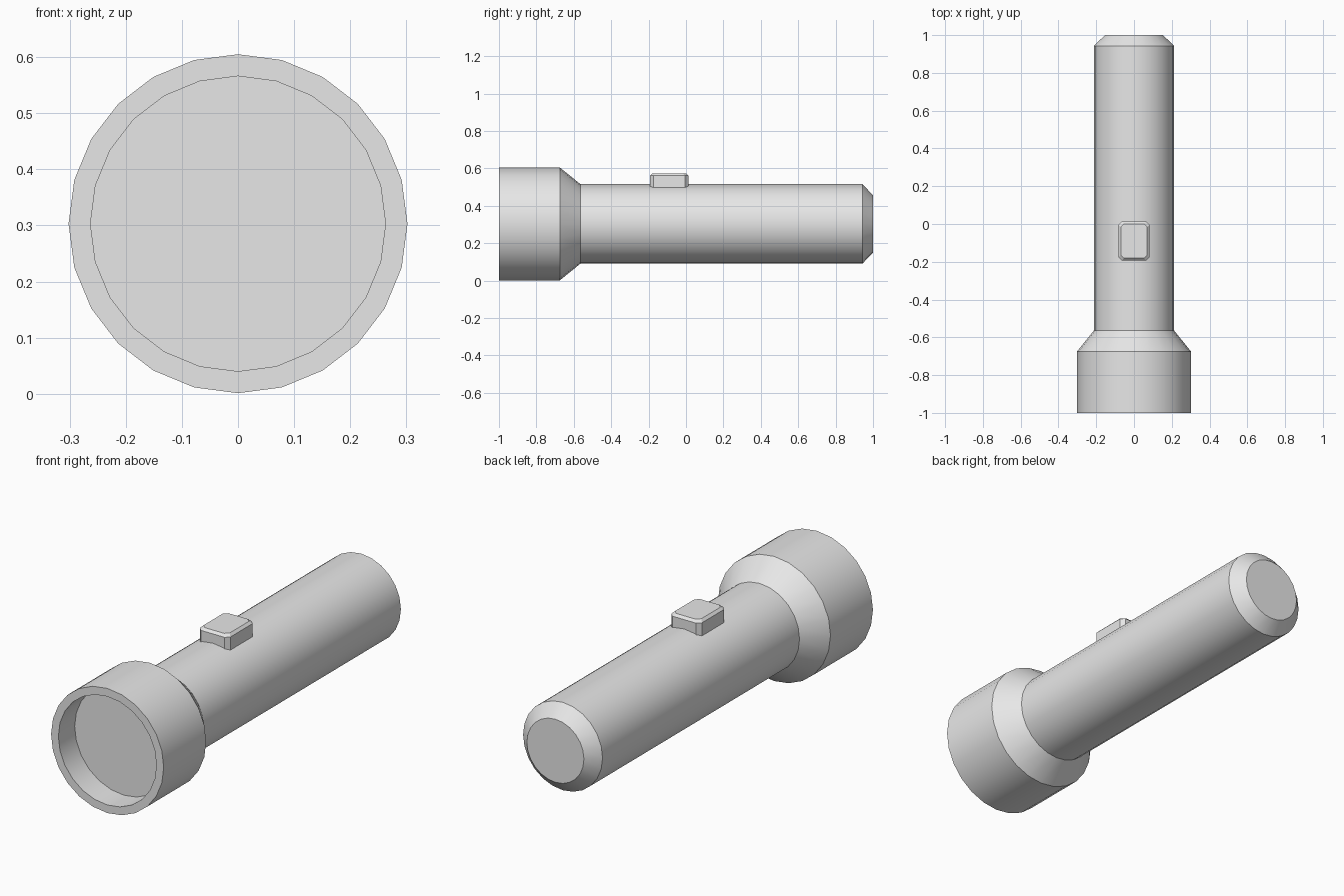
import bpy, bmesh, math

cube = bpy.data.objects.get("Cube")
if cube:
    bpy.data.objects.remove(cube, do_unlink=True)

SIDES = 24
AXIS_Z = 0.303

grey = bpy.data.materials.new("plain_grey")
grey.use_nodes = True
grey.diffuse_color = (0.8, 0.8, 0.8, 1)
grey.node_tree.nodes["Principled BSDF"].inputs["Base Color"].default_value = (0.8, 0.8, 0.8, 1)


def loft(name, rings, cap_start=False, cap_end=False, smooth=True):
    """Skin a list of vertex rings, optionally closing the ends."""
    bm = bmesh.new()
    loops = [[bm.verts.new(co) for co in ring] for ring in rings]
    for a, b in zip(loops, loops[1:]):
        n = len(a)
        for i in range(n):
            j = (i + 1) % n
            bm.faces.new((a[i], a[j], b[j], b[i]))
    if cap_start:
        bm.faces.new(loops[0][::-1])
    if cap_end:
        bm.faces.new(loops[-1])
    mesh = bpy.data.meshes.new(name)
    bm.to_mesh(mesh)
    bm.free()
    mesh.materials.append(grey)
    obj = bpy.data.objects.new(name, mesh)
    bpy.context.collection.objects.link(obj)
    if smooth:
        bpy.ops.object.select_all(action='DESELECT')
        obj.select_set(True)
        bpy.context.view_layer.objects.active = obj
        bpy.ops.object.shade_smooth_by_angle(angle=math.radians(30))
    return obj


def circle(radius, y):
    """Ring around the long axis, wound so that faces point outward."""
    angles = [2 * math.pi * i / SIDES for i in range(SIDES)]
    return [(radius * math.sin(a), y, AXIS_Z + radius * math.cos(a)) for a in angles]


def cut_rectangle(inset, z):
    """Rectangle with clipped corners for the switch."""
    cy, hx, hy, c = -0.09, 0.082 - inset, 0.103 - inset, 0.018
    pts = [(hx, -hy + c), (hx, hy - c), (hx - c, hy), (-hx + c, hy),
           (-hx, hy - c), (-hx, -hy + c), (-hx + c, -hy), (hx - c, -hy)]
    return [(x, y + cy, z) for x, y in pts]


# Lamp head: recessed lens floor, rim, outer wall and taper to the barrel
head_profile = [(0.263, -0.875), (0.263, -1.0), (0.302, -1.0),
                (0.302, -0.675), (0.213, -0.565)]
loft("lamp_head", [circle(r, y) for r, y in head_profile])

# Lens at the bottom of the recess, facing forward
loft("lens", [circle(0.263, -0.875)], cap_start=True, smooth=False)

# Barrel with chamfered tail
barrel_profile = [(0.213, -0.565), (0.213, 0.943), (0.153, 1.0)]
loft("barrel", [circle(r, y) for r, y in barrel_profile], cap_end=True)

# Switch sitting on the barrel, with a chamfered top
loft("switch", [cut_rectangle(0, 0.48), cut_rectangle(0, 0.561), cut_rectangle(0.012, 0.573)],
     cap_start=True, cap_end=True, smooth=False)

# Make every shell face outward
for name, forward in (("lamp_head", None), ("lens", -1), ("barrel", None), ("switch", None)):
    mesh = bpy.data.objects[name].data
    bm = bmesh.new()
    bm.from_mesh(mesh)
    bm.normal_update()
    if forward:
        wrong = all(f.normal.y * forward < 0 for f in bm.faces)
    elif name == "switch":
        wrong = max(bm.faces, key=lambda f: f.calc_center_median().z).normal.z < 0
    else:
        outer = max(bm.faces, key=lambda f: f.calc_center_median().z)
        wrong = outer.normal.z < 0
    if wrong:
        bmesh.ops.reverse_faces(bm, faces=bm.faces[:])
    bm.to_mesh(mesh)
    bm.free()
